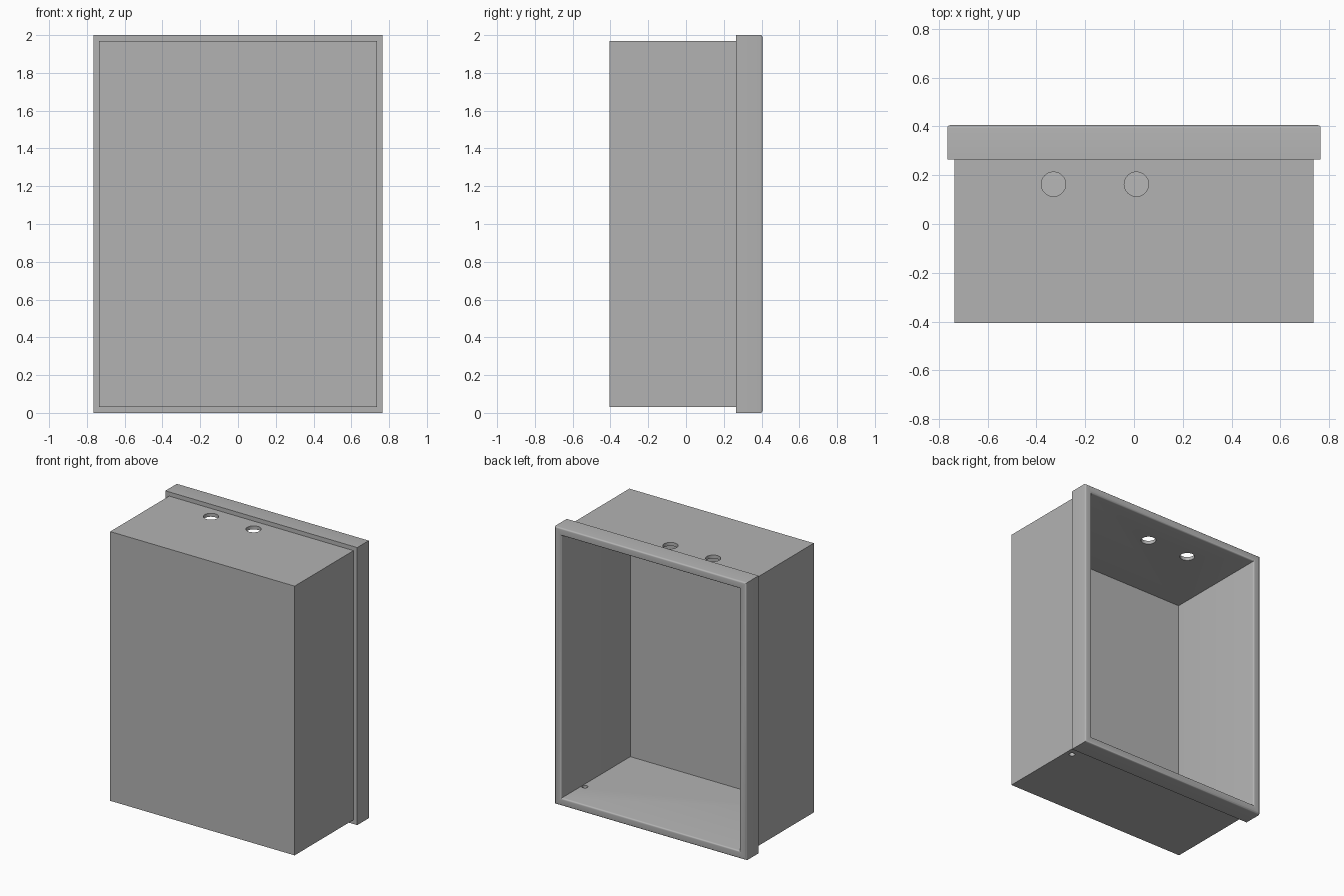
import bpy, bmesh, math

default = bpy.data.objects.get("Cube")
if default:
    bpy.data.objects.remove(default, do_unlink=True)

HALF_W, HALF_H, FILLET = 0.765, 1.0, 0.012
WALL, BACK, FRONT = 0.055, 0.405, -0.405

grey = bpy.data.materials.new("plain grey")
grey.use_nodes = True
colour = (0.45, 0.45, 0.45, 1)
grey.diffuse_color = colour
grey.node_tree.nodes["Principled BSDF"].inputs["Base Color"].default_value = colour


def arc(centre_inset, start, end, steps=4):
    """Rounded rim edge as (inset, y) pairs."""
    pts = []
    for i in range(steps + 1):
        a = math.radians(start + (end - start) * i / steps)
        pts.append((centre_inset + FILLET * math.cos(a),
                    BACK - FILLET + FILLET * math.sin(a)))
    return pts


# Wall section: outside of box, collar step, rounded rim, inside of box
section = [(0.03, FRONT), (0.03, 0.265), (0, 0.265)]
section += arc(FILLET, 180, 90) + arc(WALL - FILLET, 90, 0)
section += [(WALL, FRONT + 0.025)]

# Sweep the section around the rectangle
bm = bmesh.new()
loops = []
for inset, y in section:
    w, h = HALF_W - inset, HALF_H - inset
    loops.append([bm.verts.new((sx * w, y, HALF_H + sz * h))
                  for sx, sz in ((-1, -1), (1, -1), (1, 1), (-1, 1))])
for a, b in zip(loops, loops[1:]):
    for i in range(4):
        j = (i + 1) % 4
        bm.faces.new((a[i], a[j], b[j], b[i]))
bm.faces.new(loops[0])
bm.faces.new(loops[-1])
bmesh.ops.recalc_face_normals(bm, faces=bm.faces)
mesh = bpy.data.meshes.new("open_box")
bm.to_mesh(mesh)
bm.free()
box = bpy.data.objects.new("open_box", mesh)
bpy.context.collection.objects.link(box)
mesh.materials.append(grey)


# Two round holes in the top and a small drain hole in the floor
def drill(name, x, y, z, radius):
    bpy.ops.mesh.primitive_cylinder_add(vertices=40, radius=radius, depth=0.2,
                                        location=(x, y, z))
    cutter = bpy.context.object
    cutter.name = name
    cutter.hide_render = True
    cutter.hide_set(True)
    cutter.display_type = 'WIRE'
    cutter.data.materials.append(grey)
    cut = box.modifiers.new(name, 'BOOLEAN')
    cut.operation = 'DIFFERENCE'
    cut.solver = 'EXACT'
    cut.object = cutter
    return cutter


cutters = [drill("top_hole_right_cutter", -0.33, 0.163, 1.96, 0.05),
           drill("top_hole_middle_cutter", 0.01, 0.163, 1.96, 0.05),
           drill("drain_hole_cutter", 0.687, 0.17, 0.04, 0.02)]

# Apply the cuts, then remove the cutters
bpy.ops.object.select_all(action='DESELECT')
box.select_set(True)
bpy.context.view_layer.objects.active = box
for cut in list(box.modifiers):
    bpy.ops.object.modifier_apply(modifier=cut.name)
for cutter in cutters:
    bpy.data.objects.remove(cutter, do_unlink=True)
bpy.ops.object.shade_smooth_by_angle(angle=math.radians(30))
